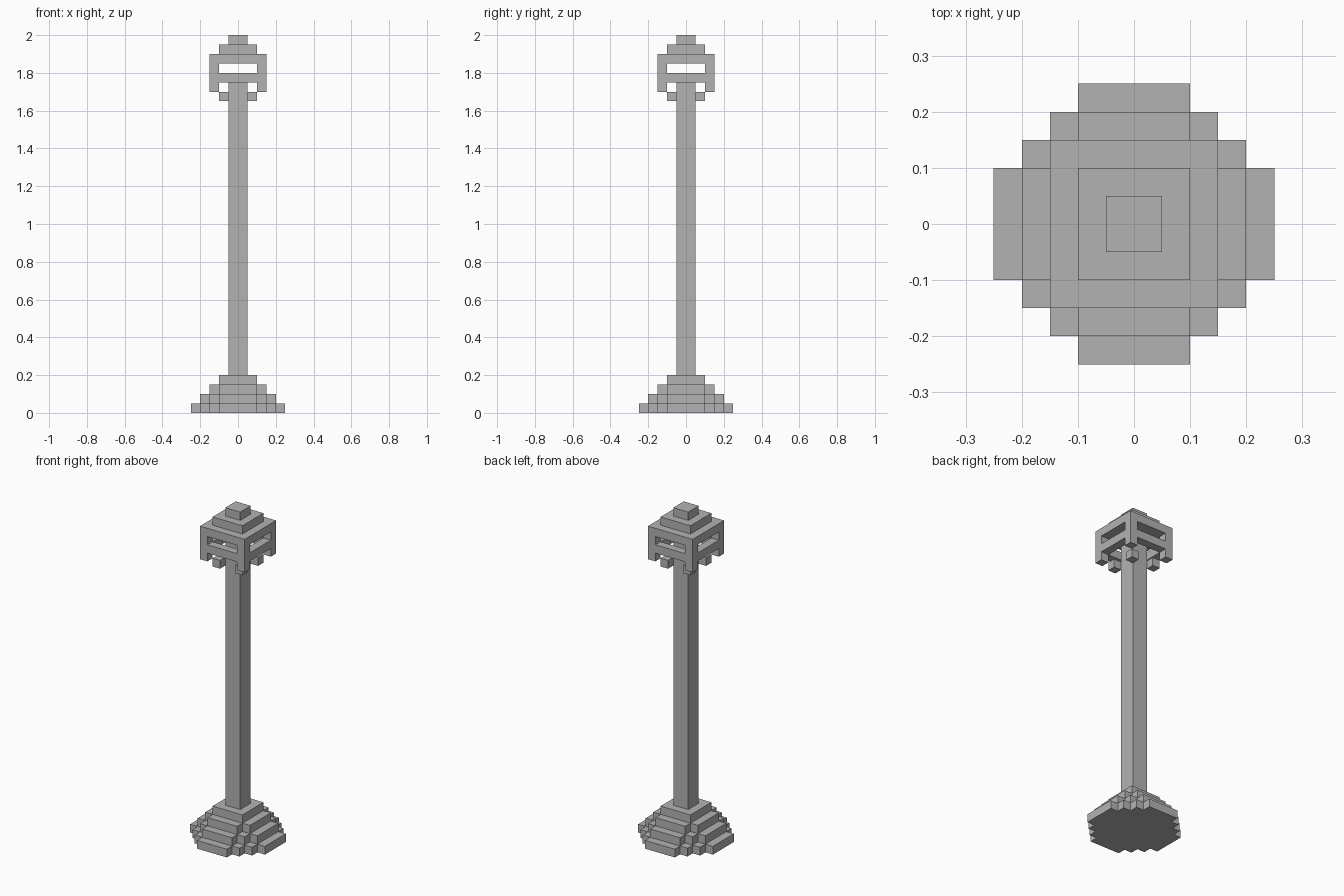
import bpy
import bmesh

if "Cube" in bpy.data.objects:
    bpy.data.objects.remove(bpy.data.objects["Cube"], do_unlink=True)

U = 0.05  # one block

stone = bpy.data.materials.new("grey_stone")
stone.use_nodes = True
GREY = (0.45, 0.45, 0.45, 1.0)
stone.diffuse_color = GREY
stone.node_tree.nodes["Principled BSDF"].inputs["Base Color"].default_value = GREY


def finish(name, bm):
    bmesh.ops.recalc_face_normals(bm, faces=bm.faces)
    mesh = bpy.data.meshes.new(name)
    bm.to_mesh(mesh)
    bm.free()
    mesh.materials.append(stone)
    obj = bpy.data.objects.new(name, mesh)
    bpy.context.collection.objects.link(obj)
    return obj


def stepped_slab(name, widths, z0, z1):
    """Slab with a stair-stepped round outline; sizes in blocks."""
    n = len(widths)
    quarter = []
    for i in reversed(range(n)):
        quarter.append((widths[i], widths[n - 1 - i]))
        if i:
            quarter.append((widths[i - 1], widths[n - 1 - i]))
    outline = []
    for _ in range(4):
        outline += quarter
        quarter = [(-y, x) for x, y in quarter]
    bm = bmesh.new()
    face = bm.faces.new([bm.verts.new((x * U, y * U, z0 * U)) for x, y in outline])
    top = bmesh.ops.extrude_face_region(bm, geom=[face], use_keep_orig=True)["geom"]
    verts = [v for v in top if isinstance(v, bmesh.types.BMVert)]
    bmesh.ops.translate(bm, verts=verts, vec=(0, 0, (z1 - z0) * U))
    return finish(name, bm)


def box(name, lo, hi):
    """Box between two corners, in blocks."""
    bm = bmesh.ops and bmesh.new()
    bmesh.ops.create_cube(bm, size=1)
    for v in bm.verts:
        v.co = [(h if c > 0 else l) * U for c, l, h in zip(v.co, lo, hi)]
    return finish(name, bm)


# Stepped round foot, one layer per block of height
for layer in range(4):
    stepped_slab(f"base_layer_{layer + 1}", list(range(2, 6 - layer)), layer, layer + 1)

# Tall square pole
stepped_slab("pole", [1], 4, 36)

# Lantern corners: outer posts and small hanging blocks
for side_x, x in (("left", 1), ("right", -1)):
    for side_y, y in (("back", 1), ("front", -1)):
        def corner(part, a, b, z0, z1):
            xs, ys = sorted((a * x, b * x)), sorted((a * y, b * y))
            box(f"{side_y}_{side_x}_{part}", (xs[0], ys[0], z0), (xs[1], ys[1], z1))
        corner("lantern_post", 2, 3, 34, 37)
        corner("hanging_block", 1, 2, 33, 34)

# Lantern rails below the window openings
for name, s in (("back", 1), ("front", -1)):
    a, b = sorted((2 * s, 3 * s))
    box(f"{name}_lantern_rail", (-2, a, 35), (2, b, 36))
for name, s in (("left", 1), ("right", -1)):
    a, b = sorted((2 * s, 3 * s))
    box(f"{name}_lantern_rail", (a, -2, 35), (b, 2, 36))

# Stepped roof
for name, half, z in (("roof_plate", 3, 37), ("roof_step", 2, 38), ("roof_cap", 1, 39)):
    stepped_slab(name, [half], z, z + 1)
